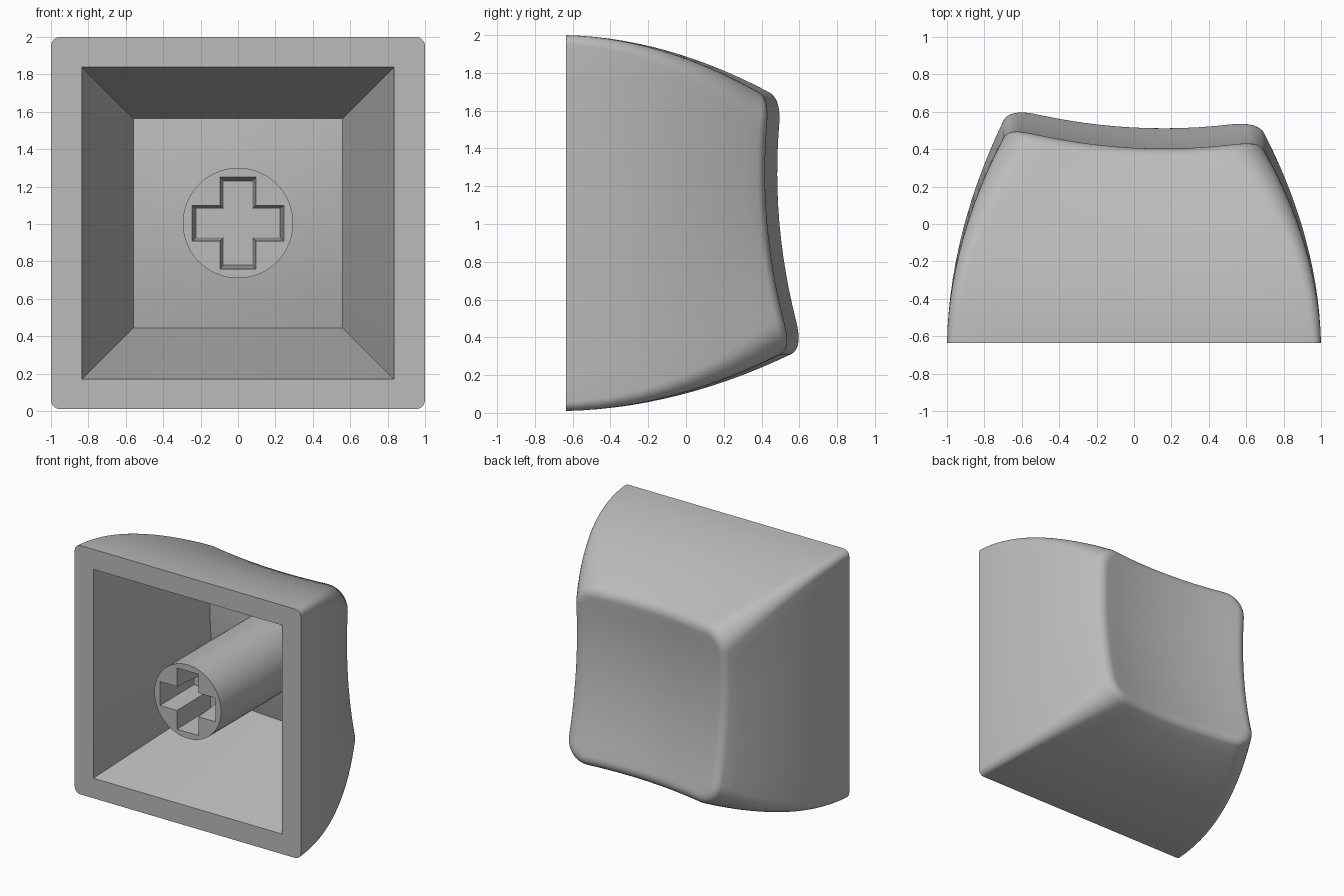
import bpy, bmesh, math

cube = bpy.data.objects.get("Cube")
if cube:
    bpy.data.objects.remove(cube)

grey = bpy.data.materials.new("light grey plastic")
grey.use_nodes = True
grey.diffuse_color = (0.5, 0.5, 0.5, 1)
grey.node_tree.nodes["Principled BSDF"].inputs["Base Color"].default_value = (0.5, 0.5, 0.5, 1)

FRONT = -0.635   # plane of the open side
MID = 1.005      # height of the centre
RIM = 0.1        # rounding of the dish rim
WALL = 0.025     # thickness behind the dish
SLOPE = math.radians(27)


def dish(x, z):
    """Depth of the tilted, scooped back surface."""
    u, v = x / 0.68, (z - 1) / 0.68
    return 0.40 - 0.035 * u - 0.06 * v + 0.075 * (u * u + v * v)


def outline(hx, hz, radius, corner=8, side=12):
    """Rounded rectangle in x and z with evenly divided sides."""
    pts = []
    for k, (sx, sz) in enumerate([(1, 1), (-1, 1), (-1, -1), (1, -1)]):
        for i in range(corner + 1):
            a = math.pi / 2 * (k + i / corner)
            pts.append((sx * (hx - radius) + radius * math.cos(a),
                        MID + sz * (hz - radius) + radius * math.sin(a)))
        nx, nz = [(-1, 1), (-1, -1), (1, -1), (1, 1)][k]
        a = math.pi / 2 * (k + 1)
        end = (nx * (hx - radius) + radius * math.cos(a),
               MID + nz * (hz - radius) + radius * math.sin(a))
        start = pts[-1]
        for i in range(1, side):
            pts.append(tuple(p + (q - p) * i / side for p, q in zip(start, end)))
    return pts


def add_ring(bm, pts):
    return [bm.verts.new(p) for p in pts]


def bridge(bm, a, b):
    for i in range(len(a)):
        j = (i + 1) % len(a)
        bm.faces.new((a[i], a[j], b[j], b[i]))


def finish(bm, name):
    bmesh.ops.remove_doubles(bm, verts=bm.verts, dist=0.0002)
    bmesh.ops.recalc_face_normals(bm, faces=bm.faces)
    mesh = bpy.data.meshes.new(name)
    bm.to_mesh(mesh)
    bm.free()
    mesh.materials.append(grey)
    obj = bpy.data.objects.new(name, mesh)
    bpy.context.collection.objects.link(obj)
    bpy.ops.object.select_all(action='DESELECT')
    obj.select_set(True)
    bpy.context.view_layer.objects.active = obj
    bpy.ops.object.shade_smooth_by_angle(angle=math.radians(30))


# Shell: one loft from the inner floor, out round the open rim, to the dish
def build_shell():
    rings = []
    for s in (0.02, 0.25, 0.5, 0.75, 1):                  # inner floor
        rings.append([(x, dish(x, z) - WALL, z) for x, z in outline(0.56 * s, 0.56 * s, 0)])
    rings.append([(x, FRONT, z) for x, z in outline(0.835, 0.835, 0)])

    top = outline(0.70, 0.695, 0.18)
    steps = 14
    for i in range(steps + 1):                            # bulging outer walls
        t = i / steps
        f = 0.1 * t + 0.9 * t * t
        pts = outline(1 - 0.3 * f, 0.995 - 0.3 * f, 0.05 + 0.13 * f)
        rings.append([(x, FRONT + t * (dish(*p) - RIM * (1 - math.sin(SLOPE)) - FRONT), z)
                      for (x, z), p in zip(pts, top)])

    for i in range(1, 8):                                 # rounded dish rim
        a = SLOPE + (math.pi / 2 - SLOPE) * i / 7
        inset = RIM * (math.cos(SLOPE) - math.cos(a))
        pts = outline(0.70 - inset, 0.695 - inset, 0.18 - inset)
        rings.append([(x, dish(x, z) - RIM * (1 - math.sin(a)), z) for x, z in pts])

    edge = RIM * math.cos(SLOPE)
    for s in (0.85, 0.7, 0.5, 0.3, 0.15, 0.02):           # scooped dish
        pts = outline((0.70 - edge) * s, (0.695 - edge) * s, (0.18 - edge) * s)
        rings.append([(x, dish(x, z), z) for x, z in pts])

    bm = bmesh.new()
    loops = [add_ring(bm, r) for r in rings]
    for a, b in zip(loops, loops[1:]):
        bridge(bm, a, b)
    bm.faces.new(loops[-1])
    bmesh.ops.remove_doubles(bm, verts=bm.verts, dist=0.0002)
    bmesh.ops.holes_fill(bm, edges=[e for e in bm.edges if e.is_boundary], sides=0)
    finish(bm, "keycap_shell")


# Stem: round post with a tapered cross-shaped socket
def build_stem():
    bm = bmesh.new()
    n = 64
    circle = [(0.295 * math.cos(2 * math.pi * i / n),
               MID + 0.295 * math.sin(2 * math.pi * i / n)) for i in range(n)]
    back = add_ring(bm, [(x, dish(x, z) - WALL / 2, z) for x, z in circle])
    front = add_ring(bm, [(x, FRONT, z) for x, z in circle])
    bridge(bm, back, front)

    def cross(length, width, y):
        pts = []
        for k in range(4):
            c, s = round(math.cos(k * math.pi / 2)), round(math.sin(k * math.pi / 2))
            for p, q in ((length, -width), (length, width), (width, width)):
                pts.append((c * p - s * q, y, MID + s * p + c * q))
        return add_ring(bm, pts)

    mouth = cross(0.245, 0.095, FRONT)
    bottom = cross(0.225, 0.077, FRONT + 0.4)
    bridge(bm, mouth, bottom)
    bm.faces.new(bottom)
    rim = [bm.edges.get((r[i], r[i - 1])) for r in (front, mouth) for i in range(len(r))]
    bmesh.ops.triangle_fill(bm, edges=rim, use_beauty=True)
    finish(bm, "cross_stem")


build_shell()
build_stem()
